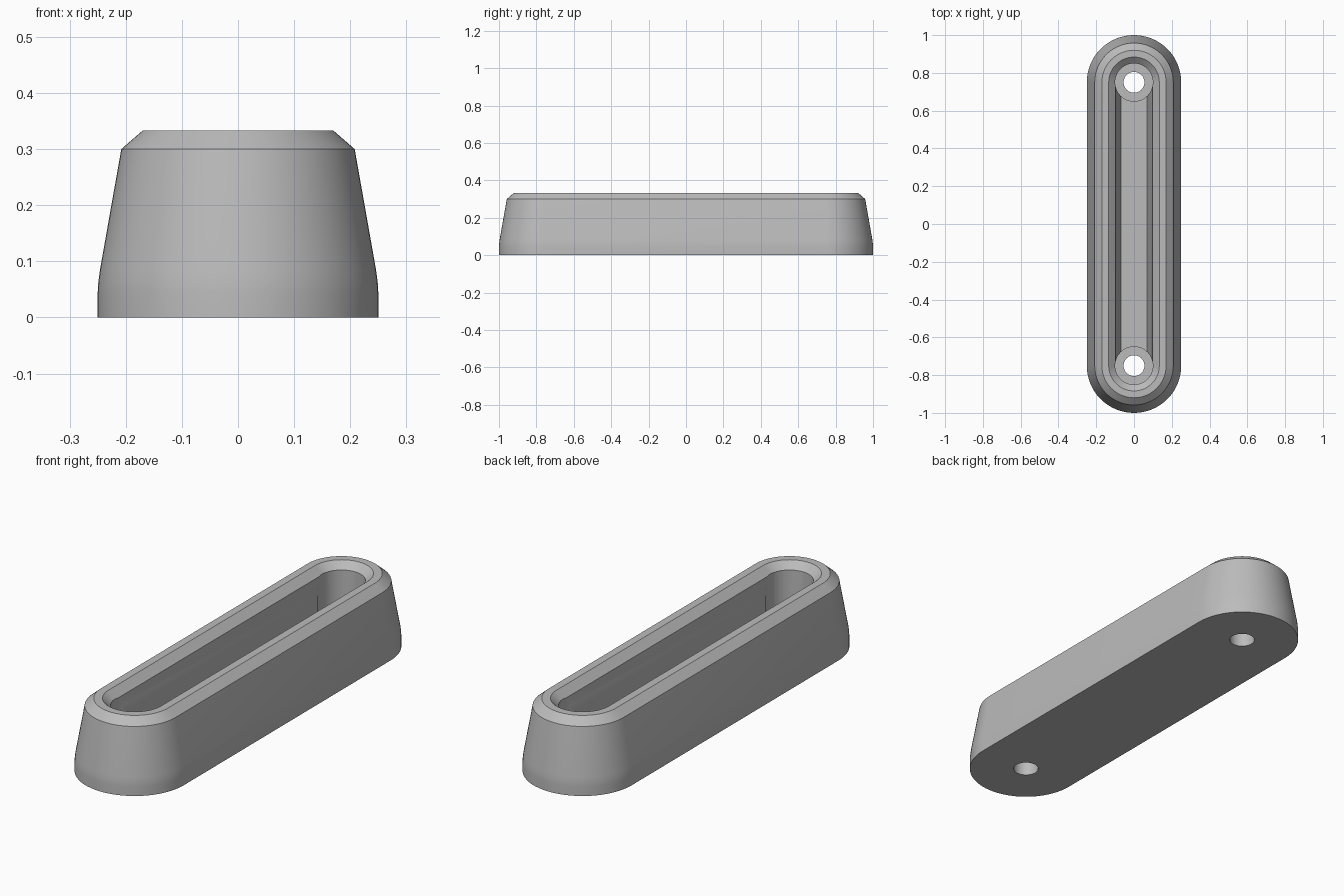
import bpy, bmesh, math

cube = bpy.data.objects.get("Cube")
if cube:
    bpy.data.objects.remove(cube, do_unlink=True)

SPACING = 0.75   # distance of each end centre from the middle
ARC = 32         # segments per rounded end

grey = bpy.data.materials.new("plain grey")
grey.use_nodes = True
grey.diffuse_color = (0.5, 0.5, 0.5, 1)
grey.node_tree.nodes["Principled BSDF"].inputs["Base Color"].default_value = (0.5, 0.5, 0.5, 1)


def slot_ring(bm, radius, z):
    """One rounded-end outline at height z."""
    ring = []
    for end in (1, -1):
        for i in range(ARC + 1):
            a = math.pi * i / ARC
            ring.append(bm.verts.new((end * radius * math.cos(a),
                                      end * (SPACING + radius * math.sin(a)), z)))
    return ring


def disc_ring(bm, radius, z, y):
    """One circle outline at height z."""
    n = ARC * 2
    return [bm.verts.new((radius * math.cos(math.tau * i / n),
                          y + radius * math.sin(math.tau * i / n), z)) for i in range(n)]


def loft(name, profile, ring_maker, *args):
    """Closed solid through outlines given as (radius, z) from bottom to top."""
    bm = bmesh.new()
    rings = [ring_maker(bm, r, z, *args) for r, z in profile]
    for low, high in zip(rings, rings[1:]):
        for i in range(len(low)):
            j = (i + 1) % len(low)
            bm.faces.new((low[i], low[j], high[j], high[i]))
    bm.faces.new(rings[0][::-1])
    bm.faces.new(rings[-1])
    bmesh.ops.recalc_face_normals(bm, faces=bm.faces)
    mesh = bpy.data.meshes.new(name)
    bm.to_mesh(mesh)
    bm.free()
    mesh.materials.append(grey)
    obj = bpy.data.objects.new(name, mesh)
    bpy.context.collection.objects.link(obj)
    return obj


# Tapered body with a chamfered top
body = loft("handle_body", [(0.25, 0), (0.25, 0.045), (0.249, 0.062), (0.246, 0.085),
                            (0.208, 0.3), (0.17, 0.333)], slot_ring)

# Channel with chamfered lip, then a counterbore and screw hole at each end
cutters = [loft("channel_cutter", [(0.07, 0.1), (0.098, 0.3), (0.134, 0.333), (0.134, 0.4)],
                slot_ring)]
for y in (SPACING, -SPACING):
    cutters.append(loft("counterbore_cutter", [(0.1, 0.067), (0.1, 0.31)], disc_ring, y))
    cutters.append(loft("screw_hole_cutter", [(0.055, -0.1), (0.055, 0.2)], disc_ring, y))

bpy.ops.object.select_all(action='DESELECT')
body.select_set(True)
bpy.context.view_layer.objects.active = body
for cutter in cutters:
    cutter.hide_render = True
    mod = body.modifiers.new("cut", 'BOOLEAN')
    mod.operation = 'DIFFERENCE'
    mod.solver = 'EXACT'
    mod.object = cutter
    bpy.ops.object.modifier_apply(modifier=mod.name)
    bpy.data.objects.remove(cutter, do_unlink=True)

bpy.ops.object.shade_smooth_by_angle(angle=math.radians(25))
